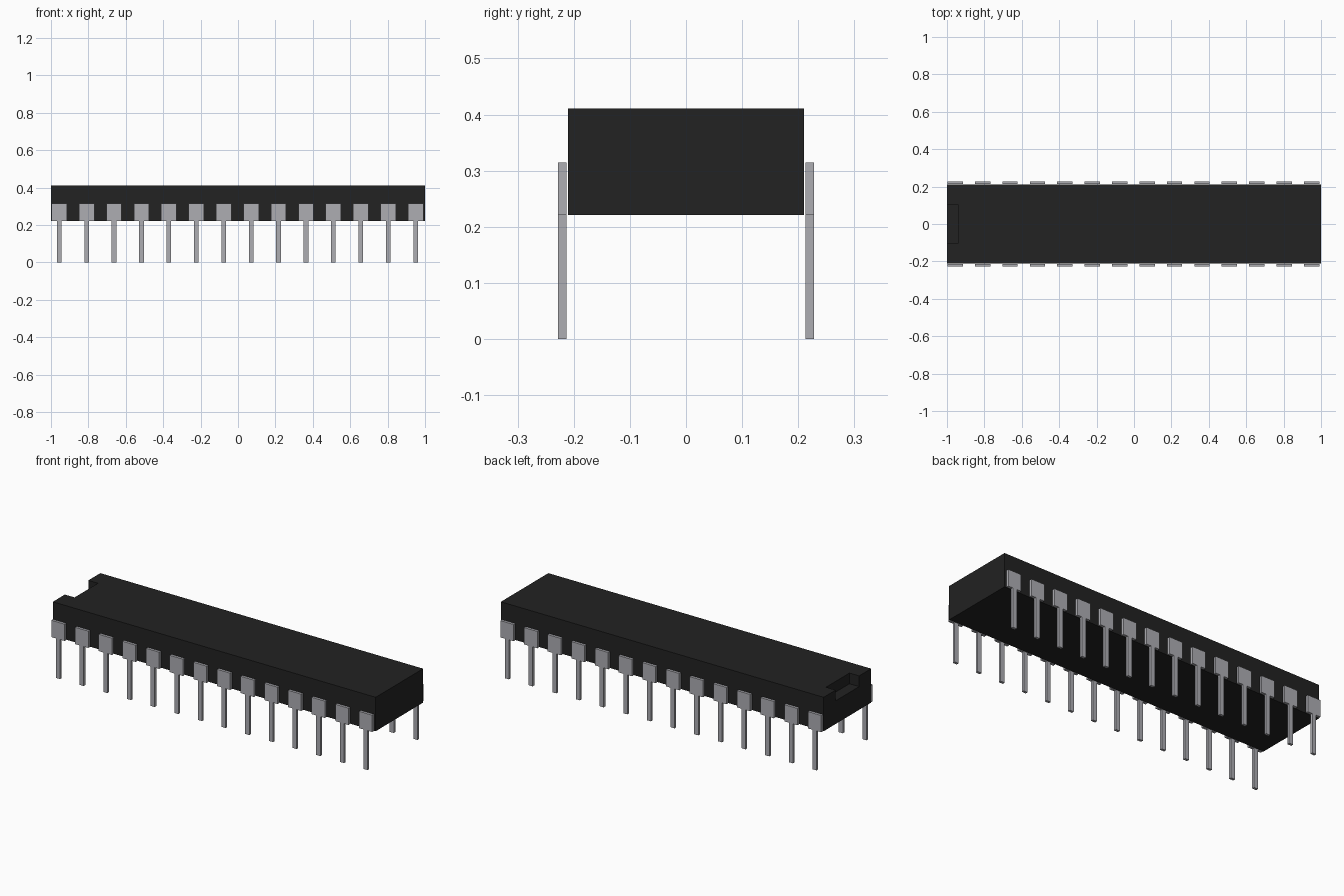
import bpy
import bmesh

if "Cube" in bpy.data.objects:
    bpy.data.objects.remove(bpy.data.objects["Cube"], do_unlink=True)


def material(name, rgb):
    mat = bpy.data.materials.new(name)
    mat.use_nodes = True
    color = (*rgb, 1.0)
    mat.diffuse_color = color
    mat.node_tree.nodes["Principled BSDF"].inputs["Base Color"].default_value = color
    return mat


def add_object(name, bm, mat):
    bmesh.ops.recalc_face_normals(bm, faces=bm.faces)
    mesh = bpy.data.meshes.new(name)
    bm.to_mesh(mesh)
    bm.free()
    mesh.materials.append(mat)
    obj = bpy.data.objects.new(name, mesh)
    bpy.context.collection.objects.link(obj)
    return obj


def prism(bm, outline, z0, z1):
    """Extrude a flat outline upward from z0 to z1."""
    face = bm.faces.new([bm.verts.new((x, y, z0)) for x, y in outline])
    result = bmesh.ops.extrude_face_region(bm, geom=[face])
    verts = [v for v in result["geom"] if isinstance(v, bmesh.types.BMVert)]
    bmesh.ops.translate(bm, verts=verts, vec=(0, 0, z1 - z0))


def box(name, x, y, z, mat):
    bm = bmesh.new()
    prism(bm, [(x[0], y[0]), (x[1], y[0]), (x[1], y[1]), (x[0], y[1])], *z)
    return add_object(name, bm, mat)


black = material("black plastic", (0.016, 0.016, 0.016))
metal = material("grey metal", (0.42, 0.42, 0.45))

BOTTOM, TOP = 0.221, 0.411
HALF_DEPTH = 0.21

# Package body with an orientation notch cut in the right end
body = box("body", (-1, 1), (-HALF_DEPTH, HALF_DEPTH), (BOTTOM, TOP), black)
cutter = box("notch_cutter", (-1.1, -0.94), (-0.104, 0.104), (TOP - 0.06, TOP + 0.1), black)
cutter.hide_render = True
cutter.hide_viewport = True
notch = body.modifiers.new("notch", "BOOLEAN")
notch.operation = "DIFFERENCE"
notch.solver = "EXACT"
notch.object = cutter

# Two rows of leads: a wide shoulder with a narrow pin below
PINS = 14
FIRST, PITCH = -0.956, 0.1466
for row, side in (("front", -1), ("back", 1)):
    y = sorted((side * 0.2134, side * 0.2277))
    for i in range(PINS):
        x = FIRST + i * PITCH
        box(f"{row}_shoulder_{i + 1}", (x - 0.041, x + 0.041), y, (BOTTOM, 0.315), metal)
        box(f"{row}_pin_{i + 1}", (x - 0.0125, x + 0.0125), y, (0, BOTTOM), metal)
